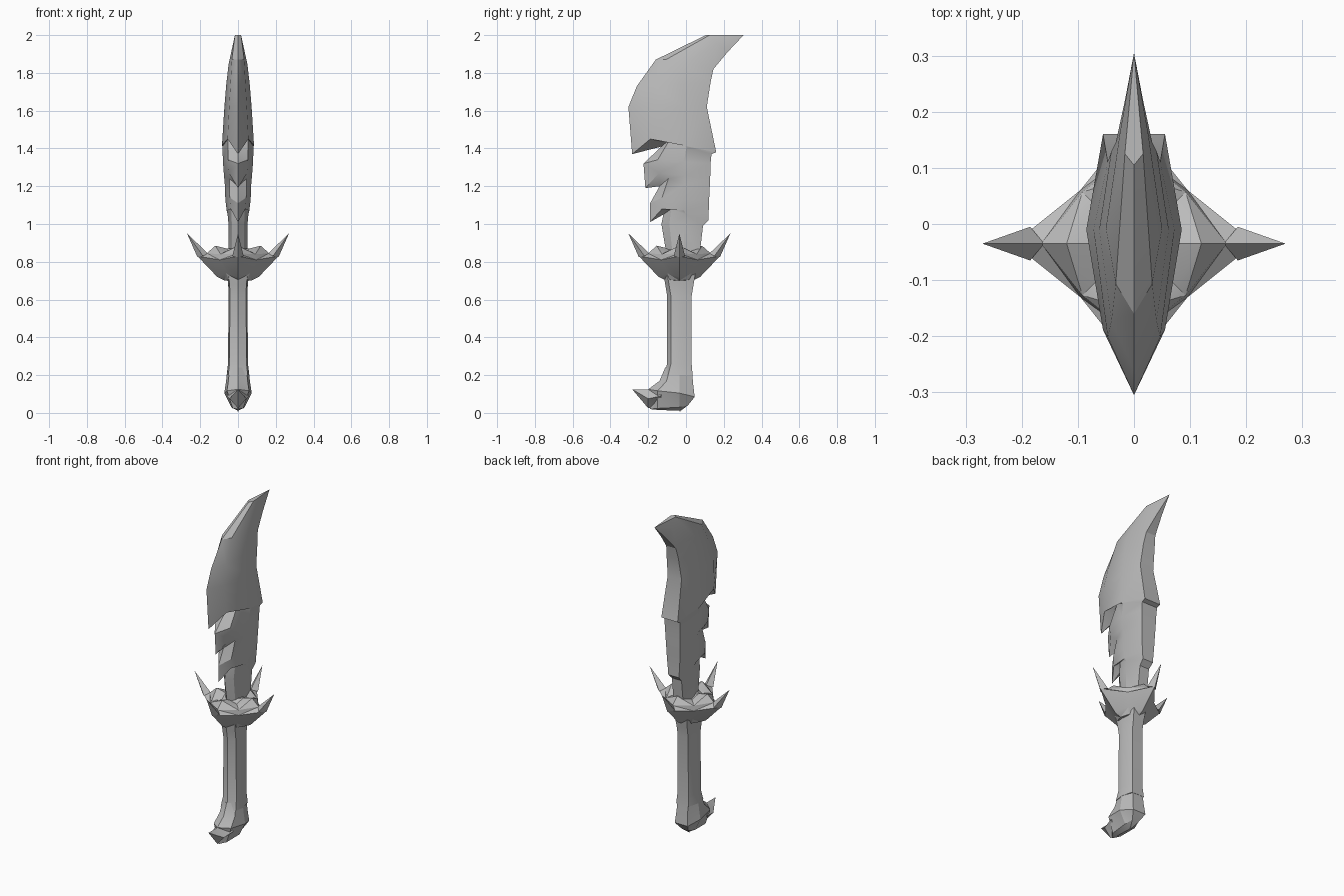
import bpy, bmesh, math

cube = bpy.data.objects.get("Cube")
if cube:
    bpy.data.objects.remove(cube, do_unlink=True)

steel = bpy.data.materials.new("plain grey")
steel.use_nodes = True
grey = (0.5, 0.5, 0.5, 1)
steel.diffuse_color = grey
steel.node_tree.nodes["Principled BSDF"].inputs["Base Color"].default_value = grey

AXIS_Y = -0.035  # centre line of the grip and guard


def loft(name, rings):
    """Skin a stack of equal point rings and close both ends."""
    bm = bmesh.new()
    rows = [[bm.verts.new(p) for p in ring] for ring in rings]
    n = len(rows[0])
    for low, high in zip(rows, rows[1:]):
        for i in range(n):
            j = (i + 1) % n
            bm.faces.new((low[i], low[j], high[j], high[i]))
    bm.faces.new(rows[0][::-1])
    bm.faces.new(rows[-1])
    bmesh.ops.remove_doubles(bm, verts=bm.verts, dist=0.0005)
    bmesh.ops.triangulate(bm, faces=bm.faces)
    bmesh.ops.recalc_face_normals(bm, faces=bm.faces)
    mesh = bpy.data.meshes.new(name)
    bm.to_mesh(mesh)
    bm.free()
    mesh.materials.append(steel)
    obj = bpy.data.objects.new(name, mesh)
    bpy.context.collection.objects.link(obj)
    bpy.ops.object.select_all(action="DESELECT")
    obj.select_set(True)
    bpy.context.view_layer.objects.active = obj
    bpy.ops.object.shade_smooth_by_angle(angle=math.radians(25))
    return obj


def mirrored(front, half):
    """Ring from one centre point and the points of its +x half."""
    return [front] + half + [(-x, y, z) for x, y, z in reversed(half)]


# Blade: front edge y and z, bevel rise, half width, spine y and z
blade_rows = [
    (-.10, .82, 0, .05, .07, .82),
    (-.13, 1.0, 0, .05, .09, .99),
    (-.12, 1.05, .03, .055, .12, 1.02),
    (-.19, 1.01, .07, .06, .12, 1.06),
    (-.19, 1.11, .03, .067, .122, 1.12),
    (-.14, 1.20, .04, .07, .125, 1.18),
    (-.215, 1.19, .08, .074, .128, 1.24),
    (-.225, 1.32, .02, .08, .13, 1.32),
    (-.13, 1.41, .04, .082, .135, 1.37),
    (-.285, 1.37, .08, .085, .16, 1.38),
    (-.305, 1.62, 0, .072, .11, 1.62),
    (-.26, 1.73, 0, .062, .13, 1.75),
    (-.16, 1.87, 0, .05, .145, 1.82),
    (.105, 2.0, 0, .025, .22, 1.91),
    (.305, 2.0, 0, 0, .305, 2.0),
]
rings = []
for fy, fz, rise, w, by, bz in blade_rows:
    sy = max(-.01, (fy + by) / 2)
    bevel = (w * .65, fy + .35 * (sy - fy), fz + rise)
    side = (w, sy, (fz + rise + bz) / 2)
    rings.append(mirrored((0, fy, fz), [bevel, side, (w * .65, by, bz)]))
loft("blade", rings)

# Grip: ridged front and flat back
grip_rows = [(.2, .06, -.115, .035), (.26, .053, -.10, .03), (.62, .05, -.10, .03),
             (.68, .052, -.11, .04), (.74, .06, -.12, .05)]
loft("grip", [mirrored((0, f, z), [(w * .85, f + .02, z), (w, AXIS_Y, z), (w * .7, b, z)])
              for z, w, f, b in grip_rows])

# Pommel: swept from the grip down to a keeled foot
pommel_rows = [(-.11, .24, .055, .03, .24), (-.14, .17, .064, .038, .15),
               (-.2, .125, .073, .046, .085), (-.19, .02, .035, .01, .04),
               (-.17, .018, 0, -.035, .005)]
loft("pommel", [mirrored((0, f, fz), [(w * .8, f * .8 + b * .2, fz * .8 + bz * .2),
                                     (w, AXIS_Y, (fz + bz) / 2), (w * .6, b, bz)])
                for f, fz, w, b, bz in pommel_rows])

# Pommel hook, pointing forward
hook_rows = [(-.13, .09, .06, .05), (-.2, .075, .045, .05), (-.285, .125, 0, 0)]
loft("pommel_hook", [[(0, y, z + h), (w, y, z), (0, y, z - h), (-w, y, z)]
                     for y, z, w, h in hook_rows])

# Guard: four pointed star bowl, arm and valley radius and height
guard_rows = [(.07, .70, .07, .705), (.11, .72, .09, .74), (.215, .83, .135, .81),
              (.165, .845, .13, .84), (.12, .885, .105, .85), (.06, .87, .07, .85)]
rings = []
for ar, az, vr, vz in guard_rows:
    ring = []
    for k in range(8):
        r, z = (vr, vz) if k % 2 else (ar, az)
        a = k * math.pi / 4
        ring.append((r * math.cos(a), AXIS_Y + r * math.sin(a), z))
    rings.append(ring)
loft("guard", rings)

# Guard spikes, one per arm
for k, name in enumerate(("left", "back", "right", "front")):
    base = [(.16, 0, .845), (.185, .03, .83), (.215, 0, .825), (.185, -.03, .83)]
    spike = loft(name + "_guard_spike", [base, [(.27, 0, .95)] * 4])
    spike.location.y = AXIS_Y
    spike.rotation_euler.z = k * math.pi / 2
